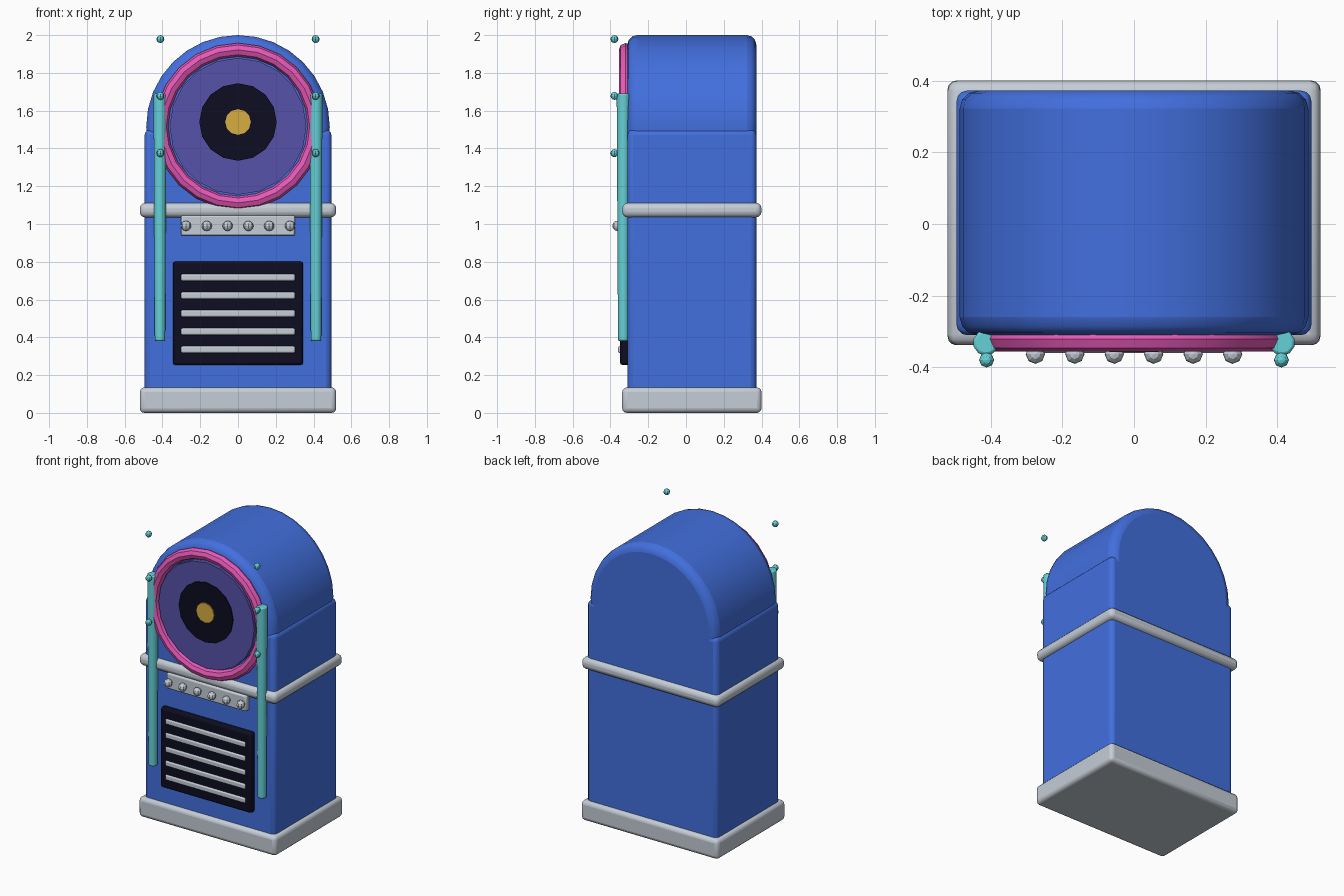
import bpy
from math import radians

cube = bpy.data.objects.get("Cube")
if cube:
    bpy.data.objects.remove(cube, do_unlink=True)


def material(name, r, g, b):
    m = bpy.data.materials.new(name)
    m.use_nodes = True
    m.diffuse_color = (r, g, b, 1)
    m.node_tree.nodes["Principled BSDF"].inputs["Base Color"].default_value = (r, g, b, 1)
    return m


BLUE = material("cabinet blue", 0.055, 0.16, 0.73)
SILVER = material("silver", 0.56, 0.61, 0.67)
PINK = material("neon pink", 0.80, 0.10, 0.48)
PURPLE = material("window purple", 0.095, 0.085, 0.40)
BLACK = material("black", 0.004, 0.004, 0.015)
GOLD = material("label gold", 0.68, 0.42, 0.05)
TEAL = material("neon teal", 0.13, 0.64, 0.68)


def finish(name, mat, bevel=0, segments=3, smooth=True):
    ob = bpy.context.object
    ob.name = name
    ob.data.materials.append(mat)
    bpy.ops.object.transform_apply(location=False, rotation=True, scale=True)
    if bevel:
        mod = ob.modifiers.new("soft edges", "BEVEL")
        mod.width = bevel
        mod.segments = segments
        mod.limit_method = "ANGLE"
        mod.angle_limit = radians(40)
    if smooth:
        bpy.ops.object.shade_smooth_by_angle(angle=radians(40))
    return ob


def box(name, mat, x, y, z, bevel, segments=3):
    """Box spanning the (low, high) pairs x, y and z."""
    spans = (x, y, z)
    bpy.ops.mesh.primitive_cube_add(size=1, location=[(a + b) / 2 for a, b in spans])
    bpy.context.object.scale = [b - a for a, b in spans]
    return finish(name, mat, bevel, segments)


def disc(name, mat, radius, y, z, sides, bevel=0, segments=3):
    """Cylinder lying along y, spanning the (front, back) pair y."""
    bpy.ops.mesh.primitive_cylinder_add(
        vertices=sides, radius=radius, depth=y[1] - y[0],
        location=(0, (y[0] + y[1]) / 2, z), rotation=(radians(90), 0, 0))
    return finish(name, mat, bevel, segments)


def ball(name, mat, radius, x, y, z):
    bpy.ops.mesh.primitive_uv_sphere_add(segments=8, ring_count=6, radius=radius, location=(x, y, z))
    return finish(name, mat, smooth=False)


# Cabinet, arched top and trims
box("cabinet", BLUE, (-0.495, 0.495), (-0.31, 0.372), (0.02, 1.5), 0.03)
disc("arched_top", BLUE, 0.486, (-0.31, 0.372), 1.514, 32, 0.05, 3)
box("plinth", SILVER, (-0.52, 0.52), (-0.338, 0.4), (0, 0.135), 0.025)
box("waist_band", SILVER, (-0.52, 0.52), (-0.338, 0.4), (1.035, 1.112), 0.03)

# Round window with its neon ring and the record
bpy.ops.mesh.primitive_torus_add(
    major_radius=0.405, minor_radius=0.036, major_segments=24, minor_segments=8,
    location=(0, -0.32, 1.517), rotation=(radians(90), 0, 0))
finish("neon_ring", PINK)
disc("window", PURPLE, 0.362, (-0.342, -0.30), 1.517, 20)
disc("record", BLACK, 0.205, (-0.35, -0.33), 1.54, 16)
disc("record_label", GOLD, 0.068, (-0.357, -0.34), 1.54, 12)

# Selector panel with its buttons
box("selector_panel", SILVER, (-0.302, 0.302), (-0.345, -0.30), (0.938, 1.046), 0.01, 2)
for i in range(6):
    ball("button_%d" % (i + 1), SILVER, 0.027, -0.275 + 0.11 * i, -0.363, 0.99)

# Speaker grille with its slats
box("speaker_grille", BLACK, (-0.345, 0.345), (-0.35, -0.30), (0.253, 0.802), 0.015, 2)
for i in range(5):
    z = 0.335 + 0.0955 * i
    box("grille_slat_%d" % (i + 1), SILVER, (-0.302, 0.302), (-0.36, -0.33), (z - 0.018, z + 0.018), 0.008, 2)

# Neon tubes and the bubbles in front of them
for side, sx in (("left", 1), ("right", -1)):
    bpy.ops.mesh.primitive_cone_add(
        vertices=10, radius1=0.029, radius2=0.036, depth=1.31, location=(sx * 0.413, -0.331, 1.035))
    finish(side + "_neon_tube", TEAL, 0.008, 2)
    for i, z in enumerate((1.375, 1.678, 1.979)):
        ball("%s_bubble_%d" % (side, i + 1), TEAL, 0.021, sx * 0.411, -0.379, z)
